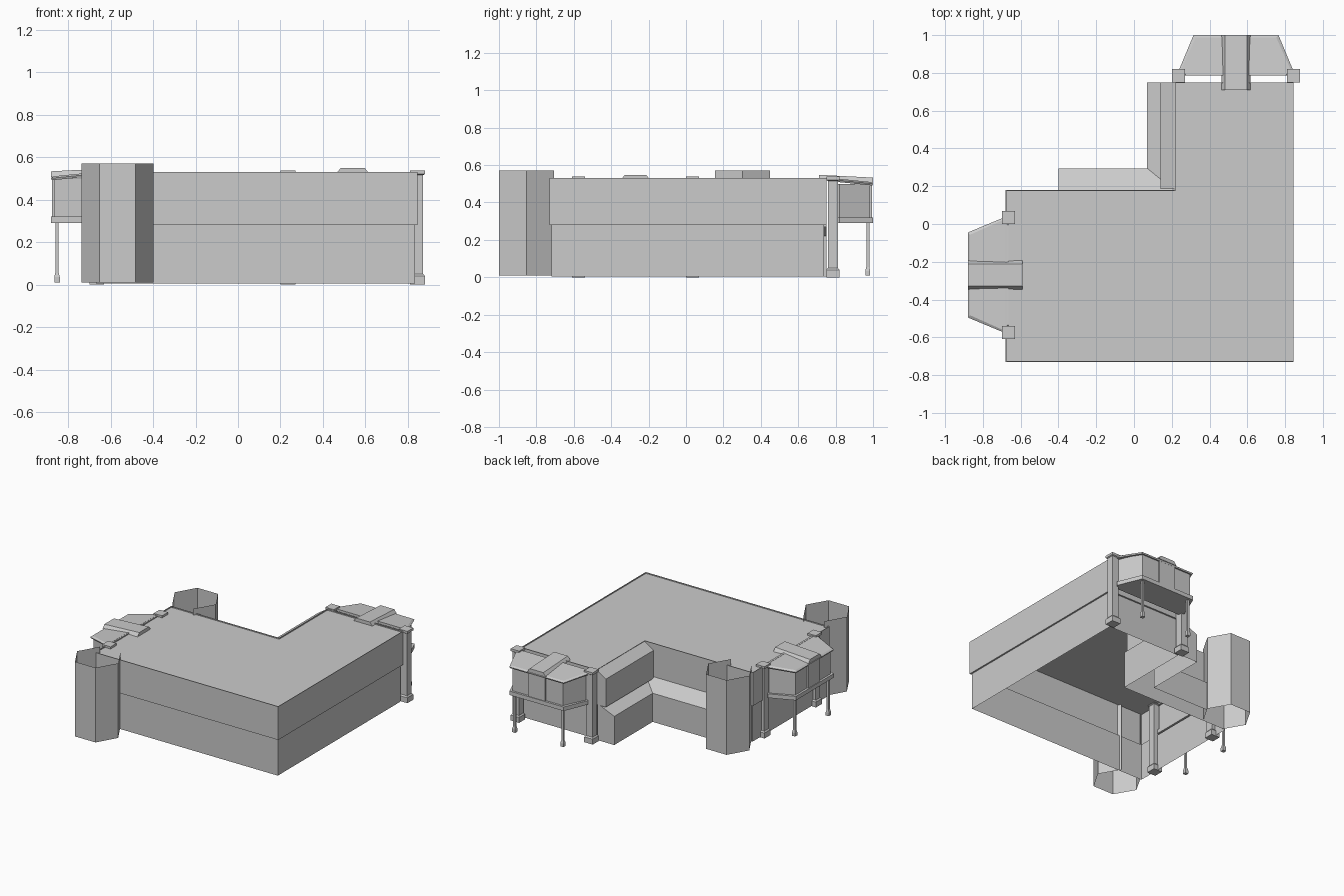
import bpy, bmesh, math
from mathutils import Matrix, Vector

cube = bpy.data.objects.get("Cube")
if cube:
    bpy.data.objects.remove(cube, do_unlink=True)

STONE = (0.6, 0.6, 0.6, 1)
stone = bpy.data.materials.new("light_grey_stone")
stone.use_nodes = True
stone.diffuse_color = STONE
stone.node_tree.nodes["Principled BSDF"].inputs["Base Color"].default_value = STONE
HERE = Matrix.Identity(4)


def loft(name, rings, cap_start=True, cap_end=True, frame=HERE, closed=True):
    """Join rings of 3D points with quads, with optional end caps."""
    bm = bmesh.new()
    rows = [[bm.verts.new(frame @ Vector(p)) for p in ring] for ring in rings]
    n = len(rows[0])
    for a, b in zip(rows, rows[1:]):
        for i in range(n if closed else n - 1):
            j = (i + 1) % n
            bm.faces.new((a[i], a[j], b[j], b[i]))
    if cap_start:
        bm.faces.new(rows[0][::-1])
    if cap_end:
        bm.faces.new(rows[-1])
    if cap_start and cap_end:
        bmesh.ops.recalc_face_normals(bm, faces=bm.faces)
    mesh = bpy.data.meshes.new(name)
    bm.to_mesh(mesh)
    bm.free()
    mesh.materials.append(stone)
    obj = bpy.data.objects.new(name, mesh)
    bpy.context.collection.objects.link(obj)
    return obj


def at(outline, z):
    return [(x, y, z) for x, y in outline]


def square(u, v, r):
    return [(u - r, v - r), (u + r, v - r), (u + r, v + r), (u - r, v + r)]


def stack(name, u, v, steps, frame):
    """Square column from (half width, height) steps."""
    loft(name, [at(square(u, v, r), z) for r, z in steps], frame=frame)


# Main hall: hollow L-shaped shell, overhanging upper storey, low parapet
def hall(e):
    return [(-.68 - e, -.73 - e), (.845 + e, -.73 - e), (.845 + e, .75 + e),
            (.215 - e, .75 + e), (.215 - e, .18 + e), (-.68 - e, .18 + e)]


loft("main_hall", [at(hall(-.012), .005), at(hall(-.012), .28), at(hall(0), .28),
                   at(hall(0), .53), at(hall(-.004), .53), at(hall(-.004), .522)],
     cap_start=False)

# Courtyard lean-to: mitred ground floor strip along both inner walls
eave = [(-.4, .295), (.07, .295), (.07, .75)]
ridge = [(-.4, .18), (.21, .18), (.21, .75)]
loft("courtyard_lean_to", [at(ridge, .28), at(eave, .22), at(eave, .005)],
     False, False, closed=False)
loft("lean_to_end", [[(.07, .75, .005), (.07, .75, .22), (.21, .75, .28), (.21, .75, .005)]],
     False, True)

# Upper gallery with a sloping roof on the wing
loft("upper_gallery", [[(.14, y, .27), (.14, y, .48), (.218, y, .53), (.218, y, .27)]
                       for y in (.75, .185)])

# Open six-sided towers, with no wall on the side of the hall
for name, cy, gap in (("front_tower", -.853, 60), ("back_tower", .303, 240)):
    ring = [(-.567 + .17 * math.cos(math.radians(gap + 60 * k)),
             cy + .17 * math.sin(math.radians(gap + 60 * k))) for k in range(1, 7)]
    loft(name, [at(ring, .01), at(ring, .57)], False, False, closed=False)


# Bay porch, built facing +y with its wall at v = 0
def bay_outline(d):
    right = [(.3 - d, .07), (.225 - d, .25 - d)]
    return ([(.275 - d, .035)] + right + [(-u, v) for u, v in right[::-1]]
            + [(-.275 + d, .035)])


def slope(v):
    return .53 - (v - .035) * .1


def porch(side, frame):
    loft(side + "_bay_floor", [at(bay_outline(0), .29), at(bay_outline(0), .32)], frame=frame)
    loft(side + "_bay_walls", [at(bay_outline(.016), .32), at(bay_outline(.016), .5)],
         frame=frame)
    loft(side + "_bay_roof", [[(u, v, slope(v) + h) for u, v in bay_outline(d)]
                              for d, h in ((.004, -.018), (0, -.008), (.012, 0))], frame=frame)
    # Raised centre roof and the panel beneath it
    loft(side + "_centre_roof",
         [[(-.077, v, low), (-.057, v, top), (.057, v, top), (.077, v, low)]
          for v, low, top in ((-.04, .523, .548), (.25, .505, .533))], frame=frame)
    panel = [(-.068, .15), (.068, .15), (.068, .245), (-.068, .245)]
    loft(side + "_centre_panel", [at(panel, .32), at(panel, .51)], frame=frame)
    for s, hand in ((-1, "_first"), (1, "_second")):
        stack(side + hand + "_pillar", s * .305, .035,
              ((.035, 0), (.035, .04), (.027, .05), (.027, .515),
               (.035, .52), (.035, .538)), frame)
        stack(side + hand + "_post", s * .2, .222,
              ((.013, .01), (.013, .035), (.008, .055), (.008, .29)), frame)


porch("back", Matrix.Translation((.54, .75, 0)))
porch("side", Matrix.Translation((-.63, -.27, 0)) @ Matrix.Rotation(math.pi / 2, 4, "Z"))
